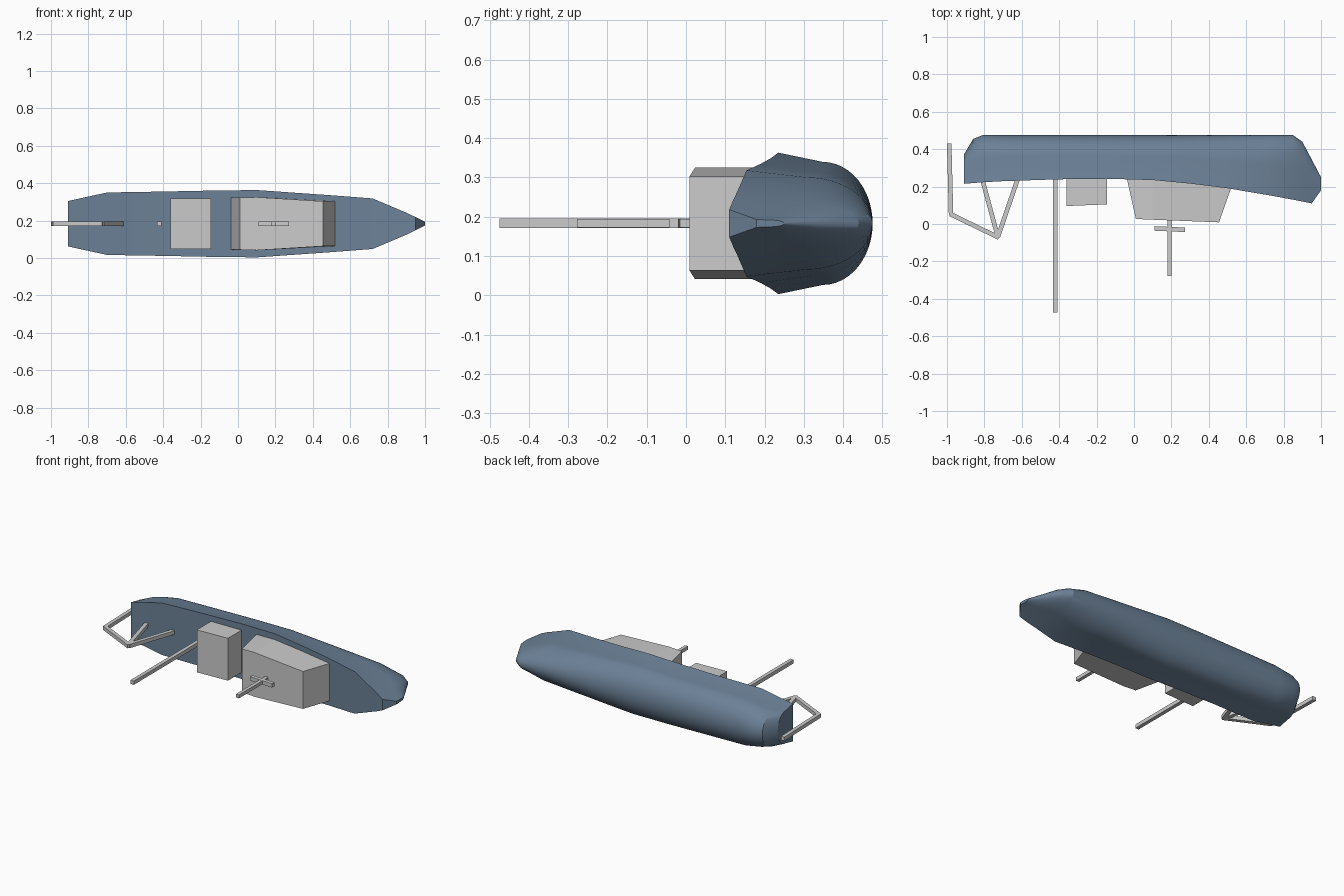
import bpy, bmesh, math
from mathutils import Vector

if "Cube" in bpy.data.objects:
    bpy.data.objects.remove(bpy.data.objects["Cube"])

ZC = 0.183  # height of the boat's plane of symmetry (it lies on its side)


def make_object(name, rings):
    """Skin closed rings of equal length into a capped solid."""
    bm = bmesh.new()
    loops = [[bm.verts.new(p) for p in ring] for ring in rings]
    n = len(loops[0])
    for a, b in zip(loops, loops[1:]):
        for i in range(n):
            j = (i + 1) % n
            bm.faces.new((a[i], a[j], b[j], b[i]))
    bm.faces.new(loops[0])
    bm.faces.new(loops[-1])
    bmesh.ops.recalc_face_normals(bm, faces=bm.faces)
    me = bpy.data.meshes.new(name)
    bm.to_mesh(me)
    bm.free()
    ob = bpy.data.objects.new(name, me)
    bpy.context.collection.objects.link(ob)
    return ob


def hull_ring(x, deck, keel, w):
    """Straight flared topside, then a round bilge down to the keel."""
    turn = deck + 0.47 * (keel - deck)
    half = [(deck, w)]
    steps = 12
    for i in range(steps):
        a = i / steps * math.pi / 2
        half.append((turn + (keel - turn) * math.sin(a), 0.87 * w * math.cos(a)))
    pts = half + [(keel, 0)] + [(y, -h) for y, h in reversed(half)]
    return [(x, y, ZC + h) for y, h in pts]


def bar(name, p, q, t=0.024):
    """Square bar between two points in the plane of symmetry."""
    p, q = Vector((*p, ZC)), Vector((*q, ZC))
    d = (q - p).normalized()
    s = Vector((-d.y, d.x, 0)) * t / 2
    u = Vector((0, 0, t / 2))
    return make_object(name, [[c + s + u, c - s + u, c - s - u, c + s - u] for c in (p, q)])


# Hull: x, deck y, keel y, half width
stations = [
    (-0.91, 0.215, 0.37, 0.121), (-0.86, 0.219, 0.455, 0.132),
    (-0.81, 0.223, 0.475, 0.143), (-0.70, 0.229, 0.475, 0.167),
    (-0.40, 0.239, 0.475, 0.172), (-0.15, 0.242, 0.475, 0.177),
    (0.10, 0.235, 0.475, 0.180), (0.30, 0.216, 0.475, 0.166),
    (0.50, 0.191, 0.475, 0.152), (0.72, 0.154, 0.475, 0.135),
    (0.85, 0.130, 0.475, 0.080), (0.90, 0.120, 0.440, 0.059),
    (0.95, 0.110, 0.345, 0.035), (1.00, 0.180, 0.250, 0.010),
]
hull = make_object("hull", [hull_ring(*s) for s in stations])
mat = bpy.data.materials.new("hull_blue")
mat.diffuse_color = (0.15, 0.22, 0.31, 1)
mat.use_nodes = True
mat.node_tree.nodes["Principled BSDF"].inputs["Base Color"].default_value = mat.diffuse_color
hull.data.materials.append(mat)
bpy.context.view_layer.objects.active = hull
hull.select_set(True)
bpy.ops.object.shade_smooth_by_angle(angle=math.radians(25))
hull.select_set(False)


def house(name, sections):
    """Deckhouse from (base x, base y, roof x, roof y, half width)."""
    make_object(name, [[(bx, by, ZC + w), (rx, ry, ZC + w), (rx, ry, ZC - w), (bx, by, ZC - w)]
                       for bx, by, rx, ry, w in sections])


# Main deckhouse with raked ends, and the aft house
house("main_deckhouse", [(-0.04, 0.25, 0.01, 0.027, 0.139),
                         (0.10, 0.24, 0.10, 0.023, 0.142),
                         (0.52, 0.195, 0.455, 0.009, 0.120)])
house("aft_deckhouse", [(-0.36, 0.25, -0.36, 0.096, 0.136),
                        (-0.145, 0.25, -0.145, 0.105, 0.136)])

# Masts
bar("main_mast", (-0.42, 0.25), (-0.42, -0.474))
bar("fore_mast", (0.19, 0.03), (0.19, -0.277), 0.022)
bar("fore_mast_crossbar", (0.11, -0.024), (0.273, -0.031))

# Stern gantry
knee, elbow = (-0.728, -0.07), (-0.98, 0.052)
bar("gantry_leg_aft", (-0.81, 0.235), knee)
bar("gantry_leg_fore", (-0.622, 0.24), knee)
bar("gantry_arm", (-0.722, -0.073), elbow)
bar("gantry_drop", (-0.978, 0.045), (-0.988, 0.43))
